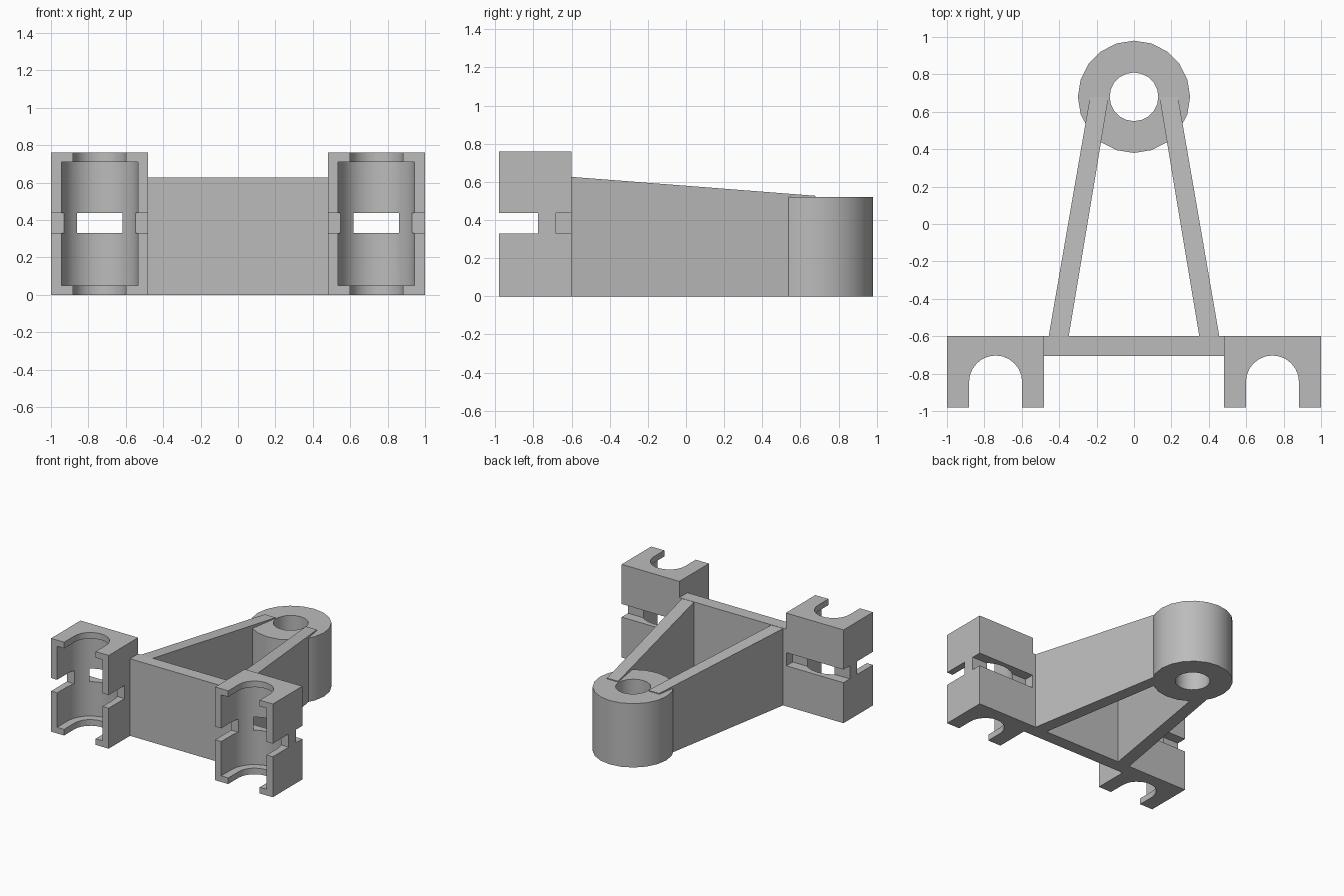
import bpy, math
from mathutils import Vector

default = bpy.data.objects.get("Cube")
if default:
    bpy.data.objects.remove(default, do_unlink=True)

grey = bpy.data.materials.new("plain grey")
grey.use_nodes = True
colour = (0.5, 0.5, 0.5, 1)
grey.diffuse_color = colour
grey.node_tree.nodes["Principled BSDF"].inputs["Base Color"].default_value = colour


def prism(name, outline, z0, z1):
    """Extrude an anticlockwise outline; z1 may be a function of y."""
    top = z1 if callable(z1) else (lambda y: z1)
    n = len(outline)
    verts = [(x, y, z0) for x, y in outline] + [(x, y, top(y)) for x, y in outline]
    faces = [list(range(n))[::-1], list(range(n, 2 * n))]
    faces += [(i, (i + 1) % n, (i + 1) % n + n, i + n) for i in range(n)]
    mesh = bpy.data.meshes.new(name)
    mesh.from_pydata(verts, [], faces)
    mesh.materials.append(grey)
    obj = bpy.data.objects.new(name, mesh)
    bpy.context.collection.objects.link(obj)
    return obj


def box(name, x0, x1, y0, y1, z0, z1):
    return prism(name, [(x0, y0), (x1, y0), (x1, y1), (x0, y1)], z0, z1)


def circle(cx, cy, r, n, turn=2 * math.pi, steps=None):
    steps = steps or n
    return [(cx + r * math.cos(turn * i / n), cy + r * math.sin(turn * i / n))
            for i in range(steps)]


def channel(name, cx, r, z0, z1):
    """U-shaped cutter, round at the back and open at the front."""
    arc = circle(cx, -0.845, r, 12, math.pi, 13)
    return prism(name, arc + [(cx - r, -1.1), (cx + r, -1.1)], z0, z1)


def cut(obj, cutters):
    bpy.context.view_layer.objects.active = obj
    for c in cutters:
        mod = obj.modifiers.new("cut", 'BOOLEAN')
        mod.operation, mod.solver, mod.object = 'DIFFERENCE', 'EXACT', c
        bpy.ops.object.modifier_apply(modifier=mod.name)
        bpy.data.objects.remove(c, do_unlink=True)


def smooth(obj, angle=35):
    bpy.ops.object.select_all(action='DESELECT')
    obj.select_set(True)
    bpy.context.view_layer.objects.active = obj
    bpy.ops.object.shade_smooth_by_angle(angle=math.radians(angle))


# Front plate joining the two clamps
box("front_plate", -0.485, 0.485, -0.705, -0.6, 0, 0.628)

# Round boss with a through hole at the back
boss = prism("rear_boss", circle(0, 0.68, 0.3, 20), 0, 0.52)
cut(boss, [prism("boss_hole", circle(0, 0.68, 0.13, 20), -0.1, 0.7)])
smooth(boss)

for side, s in (("left", 1), ("right", -1)):
    # Tapering arm from plate to boss
    arm = [(s * 0.35, -0.605), (s * 0.457, -0.605), (s * 0.235, 0.68), (s * 0.136, 0.68)]
    prism(side + "_arm", arm if s > 0 else arm[::-1], 0,
          lambda y: 0.626 - 0.0775 * (y + 0.6))

    # Clamp block: narrow lips at both ends, wide socket, strap grooves
    cx = s * 0.74
    block = box(side + "_clamp", cx - 0.26, cx + 0.26, -0.98, -0.6, 0, 0.76)
    cut(block, [
        channel("lip_opening", cx, 0.142, -0.1, 0.9),
        channel("socket", cx, 0.205, 0.05, 0.71),
        box("front_groove", cx - 0.4, cx + 0.4, -1.2, -0.775, 0.33, 0.437),
        box("back_groove", cx - 0.4, cx + 0.4, -0.682, -0.5, 0.33, 0.437),
    ])
    smooth(block)
